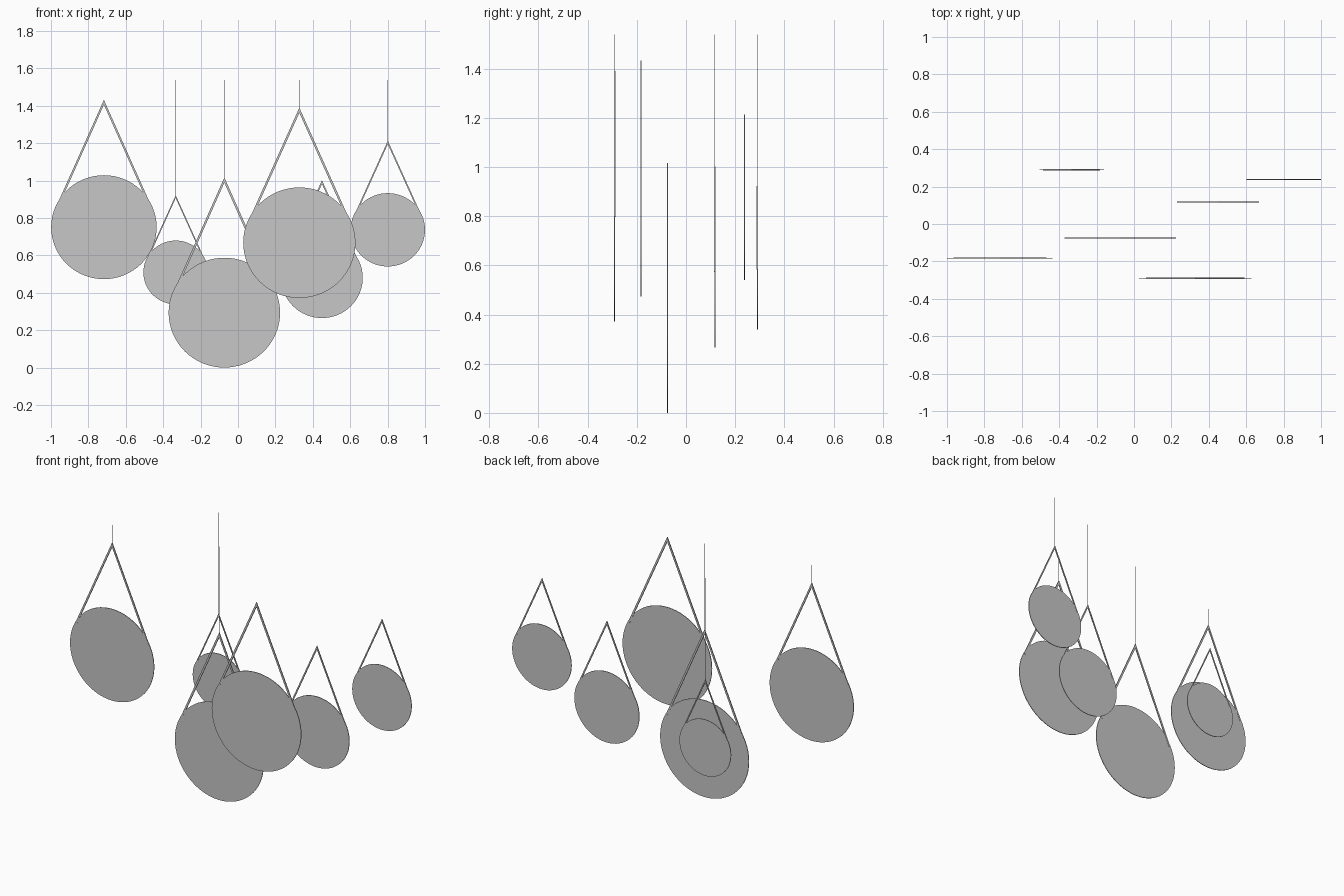
import bpy, bmesh, math
from mathutils import Matrix

if "Cube" in bpy.data.objects:
    bpy.data.objects.remove(bpy.data.objects["Cube"], do_unlink=True)

grey = bpy.data.materials.new("light grey")
grey.use_nodes = True
colour = (0.57, 0.57, 0.57, 1)
grey.diffuse_color = colour
grey.node_tree.nodes["Principled BSDF"].inputs["Base Color"].default_value = colour

CEILING = 1.538     # height where every wire ends
SQUASH = 0.985      # discs are a touch wider than tall


def finish(name, bm, location):
    bmesh.ops.recalc_face_normals(bm, faces=bm.faces)
    mesh = bpy.data.meshes.new(name)
    bm.to_mesh(mesh)
    bm.free()
    mesh.materials.append(grey)
    obj = bpy.data.objects.new(name, mesh)
    obj.location = location
    bpy.context.collection.objects.link(obj)


def slab(name, outline, depth, location):
    """Extrude an x-z outline along y, centred on its plane."""
    bm = bmesh.new()
    face = bm.faces.new([bm.verts.new((x, -depth / 2, z)) for x, z in outline])
    ext = bmesh.ops.extrude_face_region(bm, geom=[face])
    verts = [v for v in ext["geom"] if isinstance(v, bmesh.types.BMVert)]
    bmesh.ops.translate(bm, verts=verts, vec=(0, depth, 0))
    finish(name, bm, location)


def wire(name, length, radius, location):
    bm = bmesh.new()
    bmesh.ops.create_cone(bm, cap_ends=True, segments=8, radius1=radius, radius2=radius,
                          depth=length, matrix=Matrix.Translation((0, 0, length / 2)))
    finish(name, bm, location)


def pendant(label, x, y, z, r, apex):
    # round panel
    ring = [(r * math.cos(a), r * SQUASH * math.sin(a))
            for a in (2 * math.pi * i / 64 for i in range(64))]
    slab(label + "_disc", ring, 0.004, (x, y, z))

    # inverted V strap, its ends lapping just inside the panel's rim
    top = apex - z
    end_x, end_z = 0.88 * r, 0.445 * r
    run, fall = end_x, end_z - top
    length = math.hypot(run, fall)
    run, fall = run / length, fall / length
    w = 0.038 * r
    inner_x, inner_z = end_x + fall * w, end_z - run * w
    strap = [(0, top), (end_x, end_z), (inner_x, inner_z), (0, top - w / run),
             (-inner_x, inner_z), (-end_x, end_z)]
    slab(label + "_strap", strap, 0.0055, (x, y, z))

    # thin hanging wire up to the ceiling
    wire(label + "_wire", CEILING - apex + 0.004, 0.0007, (x, y, apex - 0.004))


# label, x, y, disc centre z, disc radius, strap apex z
for spec in (
    ("far_right", -0.717, -0.183, 0.751, 0.282, 1.432),
    ("small_back", -0.333, 0.290, 0.509, 0.173, 0.922),
    ("low_centre", -0.073, -0.075, 0.294, 0.298, 1.017),
    ("front", 0.328, -0.290, 0.668, 0.300, 1.390),
    ("back_centre", 0.449, 0.117, 0.480, 0.218, 1.002),
    ("far_left", 0.801, 0.238, 0.737, 0.199, 1.213),
):
    pendant(*spec)
